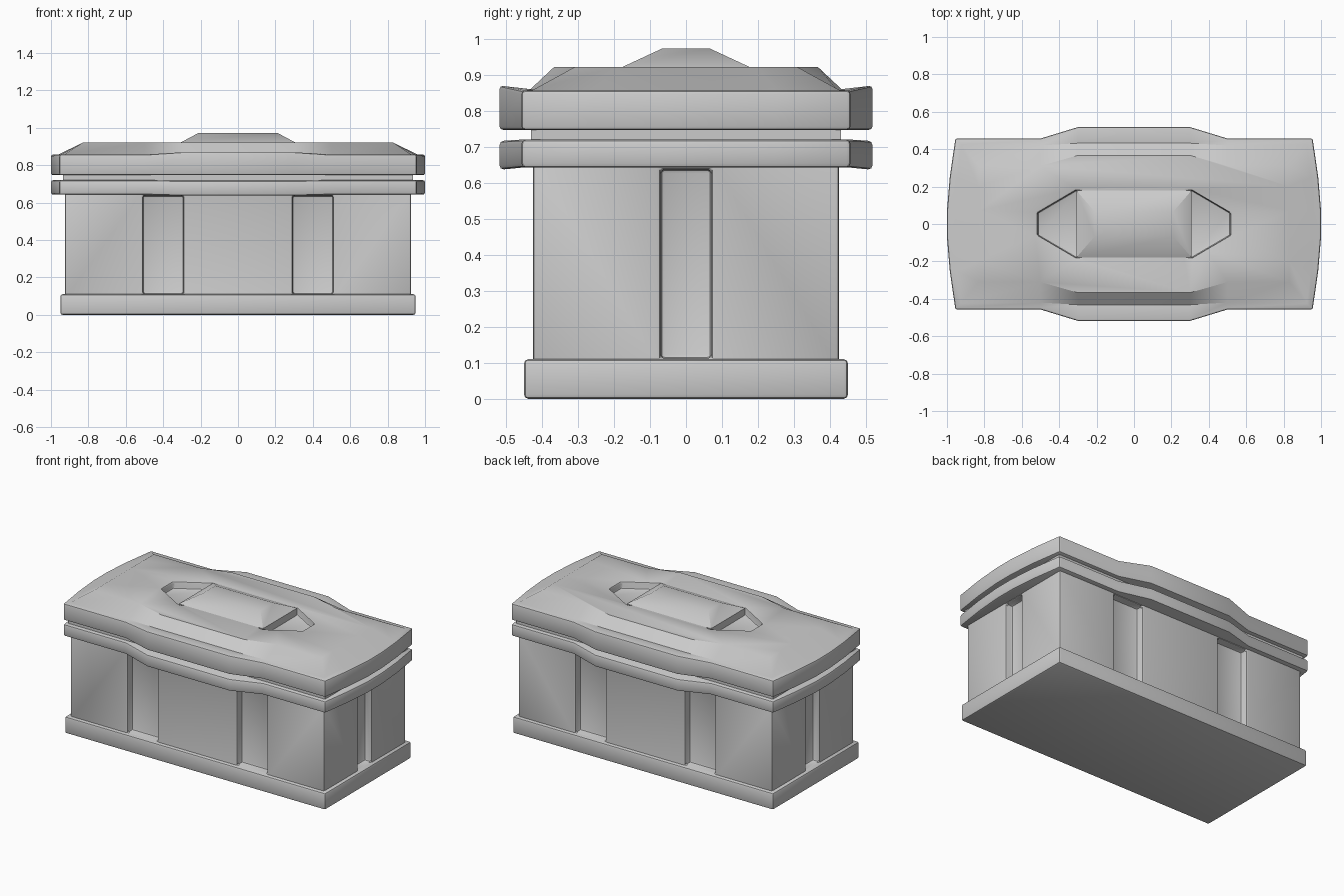
import bpy, bmesh
from math import radians

if "Cube" in bpy.data.objects:
    bpy.data.objects.remove(bpy.data.objects["Cube"])


def loft(name, rings):
    # closed solid through stacked rings of equal point count
    bm = bmesh.new()
    vs = [[bm.verts.new(p) for p in r] for r in rings]
    n = len(vs[0])
    for a, b in zip(vs, vs[1:]):
        for i in range(n):
            j = (i + 1) % n
            bm.faces.new((a[i], a[j], b[j], b[i]))
    bm.faces.new(vs[0][::-1])
    bm.faces.new(vs[-1])
    bmesh.ops.recalc_face_normals(bm, faces=bm.faces[:])
    me = bpy.data.meshes.new(name)
    bm.to_mesh(me)
    bm.free()
    ob = bpy.data.objects.new(name, me)
    bpy.context.collection.objects.link(ob)
    return ob


def rect(hx, hy, z):
    return [(hx, -hy, z), (hx, hy, z), (-hx, hy, z), (-hx, -hy, z)]


def mirrored(quad, z, lift=0.0):
    # quarter outline mirrored to all quadrants; lift raises the front/back bulge
    q = [(x, y, z + (lift if x < 0.4 else 0)) for x, y in quad]
    ring = q + [(-x, y, h) for x, y, h in reversed(q)]
    return ring + [(-x, -y, h) for x, y, h in ring]


def finish(ob, width, cutters=()):
    for c in cutters:
        m = ob.modifiers.new("cut", 'BOOLEAN')
        m.operation, m.object, m.solver = 'DIFFERENCE', c, 'EXACT'
        c.hide_render = True
    if width:
        b = ob.modifiers.new("round", 'BEVEL')
        b.width, b.segments = width, 2
        b.limit_method, b.angle_limit = 'ANGLE', radians(50)
    bpy.ops.object.select_all(action='DESELECT')
    ob.select_set(True)
    bpy.context.view_layer.objects.active = ob
    bpy.ops.object.convert(target='MESH')
    bpy.ops.object.shade_smooth_by_angle(angle=radians(30))
    for c in cutters:
        bpy.data.objects.remove(c)


def box(name, x0, x1, y0, y1, z0, z1):
    return loft(name, [[(x0, y0, z), (x1, y0, z), (x1, y1, z), (x0, y1, z)] for z in (z0, z1)])


# plinth
finish(loft("plinth", [rect(0.95, 0.45, 0), rect(0.95, 0.45, 0.11)]), 0.012)

# body with sunken vertical panels on all four sides
D = 0.05
cuts = []
for s in (-1, 1):
    for cx in (-0.4, 0.4):
        cuts.append(box("panel_cutter", cx - 0.108, cx + 0.108,
                        s * 0.425 - D, s * 0.425 + D, 0.112, 0.637))
    cuts.append(box("panel_cutter", s * 0.925 - D, s * 0.925 + D, -0.07, 0.07, 0.112, 0.637))
body = loft("body", [rect(0.925, 0.425, 0.09), rect(0.925, 0.425, 0.66)])
finish(body, 0.012, cuts)

# rim and lid outline (one quarter, from the end to the front bulge)
outline = [(1.0, 0.07), (0.985, 0.25), (0.955, 0.457), (0.5, 0.457), (0.3, 0.518)]
ledge = [(0.957, 0.07), (0.945, 0.25), (0.925, 0.425), (0.5, 0.42), (0.3, 0.432)]
crown = [(0.83, 0.07), (0.83, 0.2), (0.83, 0.31), (0.5, 0.31), (0.3, 0.367)]

finish(loft("lower_rim", [mirrored(outline, 0.642, -0.006),
                          mirrored(outline, 0.72, -0.004)]), 0.012)
finish(loft("neck", [rect(0.935, 0.43, 0.70), rect(0.935, 0.43, 0.77)]), 0)

# lid with two pointed finger recesses
cuts = []
for s in (-1, 1):
    cuts.append(loft("recess_cutter", [
        [(s * 0.28, -0.18, z), (s * 0.31, -0.18, z), (s * 0.515, -0.06, z),
         (s * 0.515, 0.06, z), (s * 0.31, 0.18, z), (s * 0.28, 0.18, z)]
        for z in (0.875, 1.0)]))
lid = loft("lid", [mirrored(outline, 0.747),
                   mirrored(outline, 0.856, 0.014),
                   mirrored(ledge, 0.858, 0.002),
                   mirrored(crown, 0.921)])
finish(lid, 0.01, cuts)

# raised handle block between the recesses
finish(loft("lid_handle", [rect(0.307, 0.178, 0.86), rect(0.307, 0.178, 0.921),
                           rect(0.21, 0.066, 0.973)]), 0)
